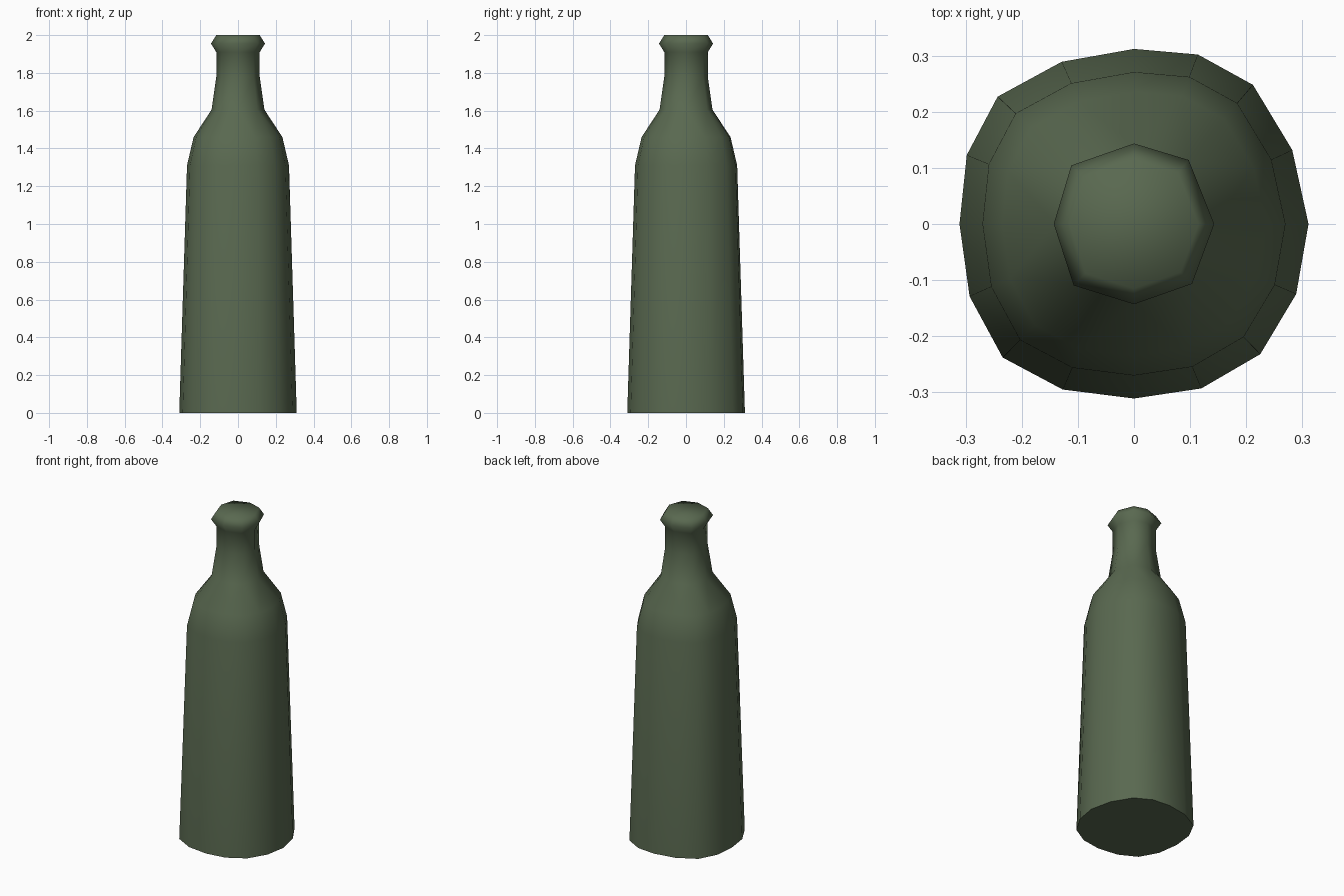
import bpy, bmesh

if "Cube" in bpy.data.objects:
    bpy.data.objects.remove(bpy.data.objects["Cube"])

# Slightly uneven 16-sided outline of the base, counter-clockwise from +x
outline = [(.311, 0), (.282, .132), (.212, .248), (.114, .302),
           (0, .312), (-.129, .289), (-.243, .227), (-.298, .123),
           (-.311, 0), (-.293, -.129), (-.234, -.238), (-.127, -.295),
           (0, -.311), (.12, -.293), (.225, -.232), (.289, -.125)]
BASE_R = .311

# Profile as (radius, height): 16-sided body, then 8-sided neck and lip
body = [(.311, 0), (.27, 1.31), (.235, 1.46)]
neck = [(.14, 1.605), (.115, 1.78), (.115, 1.91), (.143, 1.955), (.115, 2.0)]

bm = bmesh.new()


def ring(r, z, step):
    s = r / BASE_R
    return [bm.verts.new((x * s, y * s, z)) for x, y in outline[::step]]


def bridge(a, b):
    n = len(a)
    for i in range(n):
        j = (i + 1) % n
        bm.faces.new((a[i], a[j], b[j], b[i]))


body_rings = [ring(r, z, 1) for r, z in body]
neck_rings = [ring(r, z, 2) for r, z in neck]
for rings in (body_rings, neck_rings):
    for a, b in zip(rings, rings[1:]):
        bridge(a, b)

# Shoulder: halves the side count from body to neck
lo, up = body_rings[-1], neck_rings[0]
for k in range(8):
    a, m, c = lo[2 * k], lo[2 * k + 1], lo[(2 * k + 2) % 16]
    u, v = up[k], up[(k + 1) % 8]
    bm.faces.new((a, m, u))
    bm.faces.new((m, v, u))
    bm.faces.new((m, c, v))

# Flat base and closed top
bm.faces.new(body_rings[0][::-1])
bm.faces.new(neck_rings[-1])

mesh = bpy.data.meshes.new("bottle")
bm.to_mesh(mesh)
bm.free()
bottle = bpy.data.objects.new("bottle", mesh)
bpy.context.collection.objects.link(bottle)

# Dark green glass
glass = bpy.data.materials.new("green_glass")
glass.diffuse_color = (.10, .14, .08, 1)
glass.use_nodes = True
glass.node_tree.nodes["Principled BSDF"].inputs["Base Color"].default_value = glass.diffuse_color
mesh.materials.append(glass)

# Smooth sides, sharp base edge
bpy.context.view_layer.objects.active = bottle
bottle.select_set(True)
bpy.ops.object.shade_smooth_by_angle(angle=1.2)
